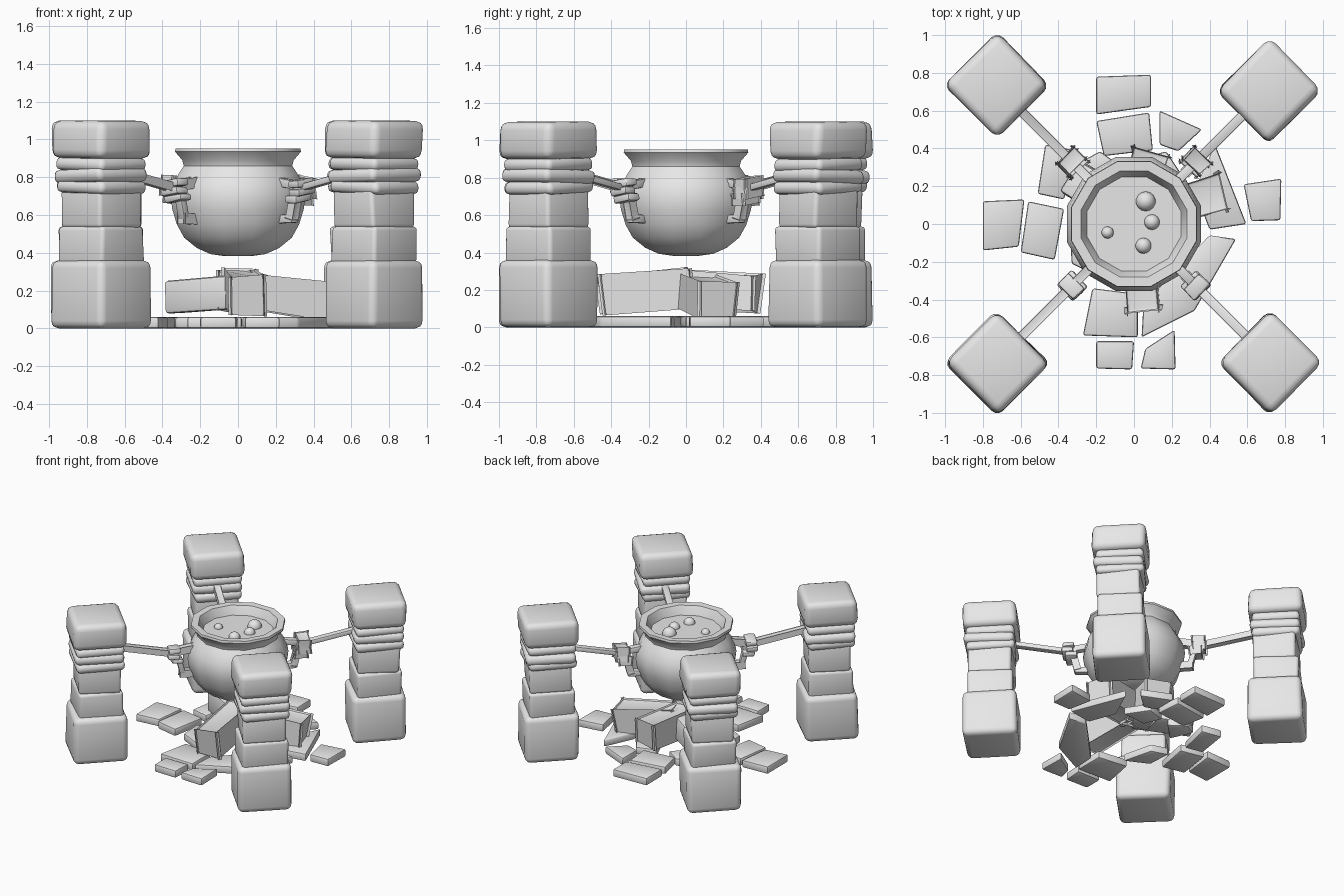
import bpy, bmesh, math, random
from mathutils import Vector, Matrix

if "Cube" in bpy.data.objects:
    bpy.data.objects.remove(bpy.data.objects["Cube"])

random.seed(4)
grey = bpy.data.materials.new("stone_grey")
grey.diffuse_color = (0.8, 0.8, 0.8, 1)
grey.use_nodes = True
grey.node_tree.nodes["Principled BSDF"].inputs["Base Color"].default_value = grey.diffuse_color


def finish(name, bm, bevel=0.0, segments=2, angle=40):
    """Turn a bmesh into a smooth shaded object with rounded edges."""
    if bevel:
        bmesh.ops.bevel(bm, geom=bm.edges[:], offset=bevel, segments=segments,
                        profile=0.5, affect='EDGES', clamp_overlap=True)
    bmesh.ops.recalc_face_normals(bm, faces=bm.faces[:])
    mesh = bpy.data.meshes.new(name)
    bm.to_mesh(mesh)
    bm.free()
    mesh.materials.append(grey)
    ob = bpy.data.objects.new(name, mesh)
    bpy.context.collection.objects.link(ob)
    bpy.ops.object.select_all(action='DESELECT')
    ob.select_set(True)
    bpy.context.view_layer.objects.active = ob
    bpy.ops.object.shade_smooth_by_angle(angle=math.radians(angle))
    return ob


def block(name, centre, half_diag, z0, z1, bevel, jitter=0.0, turn=0.0, tilt=0.0):
    """Square stone standing on its diagonal."""
    side = (half_diag + 0.41 * bevel) * math.sqrt(2)
    bm = bmesh.new()
    bmesh.ops.create_cube(bm, size=1)
    for v in bm.verts:
        v.co = Vector((v.co.x * side, v.co.y * side, v.co.z * (z1 - z0)))
        v.co += Vector((random.uniform(-1, 1) * jitter, random.uniform(-1, 1) * jitter, 0))
    m = (Matrix.Translation((centre[0], centre[1], (z0 + z1) / 2))
         @ Matrix.Rotation(math.radians(45 + turn), 4, 'Z')
         @ Matrix.Rotation(math.radians(tilt), 4, 'X'))
    bm.transform(m)
    return finish(name, bm, bevel, 3, 50)


def beam(name, p, q, w, h, bevel, jitter=0.0, taper=1.0):
    """Rectangular bar running from p to q."""
    p, q = Vector(p), Vector(q)
    d = q - p
    bm = bmesh.new()
    bmesh.ops.create_cube(bm, size=1)
    for v in bm.verts:
        k = taper if v.co.x > 0 else 1
        v.co = Vector((v.co.x * d.length, v.co.y * w * k, v.co.z * h * k))
        v.co += Vector([random.uniform(-1, 1) * jitter for _ in range(3)])
    x = d.normalized()
    y = Vector((0, 0, 1)).cross(x)
    y = y.normalized() if y.length > 1e-4 else Vector((0, 1, 0))
    rot = Matrix((x, y, x.cross(y))).transposed().to_4x4()
    bm.transform(Matrix.Translation((p + q) / 2) @ rot)
    return finish(name, bm, bevel, 2, 40)


def lathe(name, profile, sides):
    """Revolve a (radius, height) profile with flats facing the axes."""
    bm = bmesh.new()
    rings = []
    for r, z in profile:
        rings.append([bm.verts.new((r * math.cos(2 * math.pi * (i + .5) / sides),
                                    r * math.sin(2 * math.pi * (i + .5) / sides), z))
                      for i in range(sides)])
    for a, b in zip(rings, rings[1:]):
        for i in range(sides):
            j = (i + 1) % sides
            bm.faces.new((a[i], a[j], b[j], b[i]))
    bm.faces.new(rings[0])
    bm.faces.new(rings[-1])
    return finish(name, bm, angle=38)


# Stone pillars: base, two shaft stones, three bands, cap
pillars = [(-.725, -.735), (.72, -.735), (-.725, .735), (.715, .705)]
for n, c in enumerate(pillars):
    block(f"pillar_base_{n}", c, .26, 0, .36, .04, .008, 0)
    block(f"pillar_lower_shaft_{n}", c, .22, .34, .54, .022, .008, 1)
    block(f"pillar_upper_shaft_{n}", c, .21, .53, .74, .022, .008, -2)
    block(f"pillar_band_low_{n}", c, .235, .715, .785, .03, .005, 2, 2)
    block(f"pillar_band_mid_{n}", c, .245, .77, .845, .032, .005, -2, -2)
    block(f"pillar_band_top_{n}", c, .235, .835, .905, .03, .005, 1, 1.5)
    block(f"pillar_cap_{n}", c, .258, .90, 1.10, .045, .008, 0, 0.5)

# Cauldron shell with flared lip and inner wall
lathe("cauldron", [(.07, .382), (.15, .393), (.225, .425), (.295, .48), (.335, .55),
                   (.36, .63), (.368, .69), (.357, .76), (.325, .82), (.297, .86),
                   (.305, .89), (.345, .935), (.342, .952), (.29, .95), (.255, .88),
                   (.25, .86)], 12)
lathe("broth", [(.258, .87), (.258, .885)], 12)
for n, (x, y, r) in enumerate([(.062, .12, .052), (.095, .01, .041),
                               (.05, -.115, .042), (-.14, -.045, .032)]):
    bm = bmesh.new()
    bmesh.ops.create_uvsphere(bm, u_segments=14, v_segments=8, radius=r)
    bm.transform(Matrix.Translation((x, y, .885)))
    finish(f"bubble_{n}", bm, angle=60)

# Handles, rope knots and arms on each diagonal
for n, (cx, cy) in enumerate(pillars):
    u = Vector((math.copysign(1, cx), math.copysign(1, cy), 0)).normalized()
    side = Vector((-u.y, u.x, 0))

    def at(r, z, s=0.0):
        return u * r + side * s + Vector((0, 0, z))

    beam(f"handle_top_{n}", at(.32, .775), at(.45, .755), .05, .045, .006)
    beam(f"handle_grip_{n}", at(.45, .77), at(.405, .58), .05, .04, .006)
    beam(f"handle_foot_{n}", at(.31, .578), at(.425, .582), .05, .045, .006)
    for k, (r, z) in enumerate([(.45, .69), (.475, .725), (.47, .77)]):
        beam(f"knot_{n}_{k}", at(r, z - .008, -.06), at(r, z + .008, .06), .085, .04, .012, .004)
    beam(f"arm_{n}", at(.46, .74), at(.88, .825), .05, .035, .006)

# Logs leaning together under the cauldron
beam("log_front", (.055, -.45, .17), (.01, .02, .215), .165, .18, .018, .01)
beam("log_left", (-.335, .255, .165), (.03, .03, .195), .20, .17, .018, .01)
beam("log_right", (.46, .17, .145), (.04, .04, .20), .18, .16, .018, .01)
beam("log_back", (.09, .37, .18), (-.01, .0, .20), .18, .16, .018, .01)

# Flat paving stones
slabs = [
    [(-.20, .78), (.09, .79), (.09, .62), (-.20, .58)],
    [(-.20, .545), (.08, .59), (.10, .39), (-.16, .36)],
    [(.135, .60), (.36, .50), (.235, .385), (.135, .42)],
    [(-.47, .42), (-.31, .39), (-.37, .13), (-.51, .16)],
    [(-.80, .12), (-.58, .13), (-.61, -.12), (-.80, -.14)],
    [(-.56, .12), (-.37, .08), (-.42, -.19), (-.60, -.15)],
    [(.58, .21), (.78, .24), (.775, .02), (.62, .015)],
    [(.43, .42), (.595, 0), (.40, -.03), (.32, .18)],
    [(.40, -.06), (.54, -.08), (.32, -.46), (.04, -.60), (.05, -.42)],
    [(-.22, -.34), (.02, -.37), (.02, -.60), (-.27, -.59)],
    [(-.20, -.62), (0, -.62), (-.01, -.77), (-.20, -.765)],
    [(.06, -.66), (.215, -.56), (.22, -.77), (.035, -.765)],
    [(-.28, .33), (-.18, .385), (-.06, .30), (-.20, .16)],
    [(-.34, -.02), (-.21, -.06), (-.15, -.30), (-.33, -.21)],
    [(.02, .34), (.17, .385), (.28, .22), (.08, .20)],
]
for n, pts in enumerate(slabs):
    bm = bmesh.new()
    face = bm.faces.new([bm.verts.new((x, y, 0)) for x, y in pts])
    ext = bmesh.ops.extrude_face_region(bm, geom=[face])
    top = [v for v in ext["geom"] if isinstance(v, bmesh.types.BMVert)]
    bmesh.ops.translate(bm, vec=(0, 0, .06), verts=top)
    finish(f"paving_stone_{n}", bm, .012, 2, 40)
